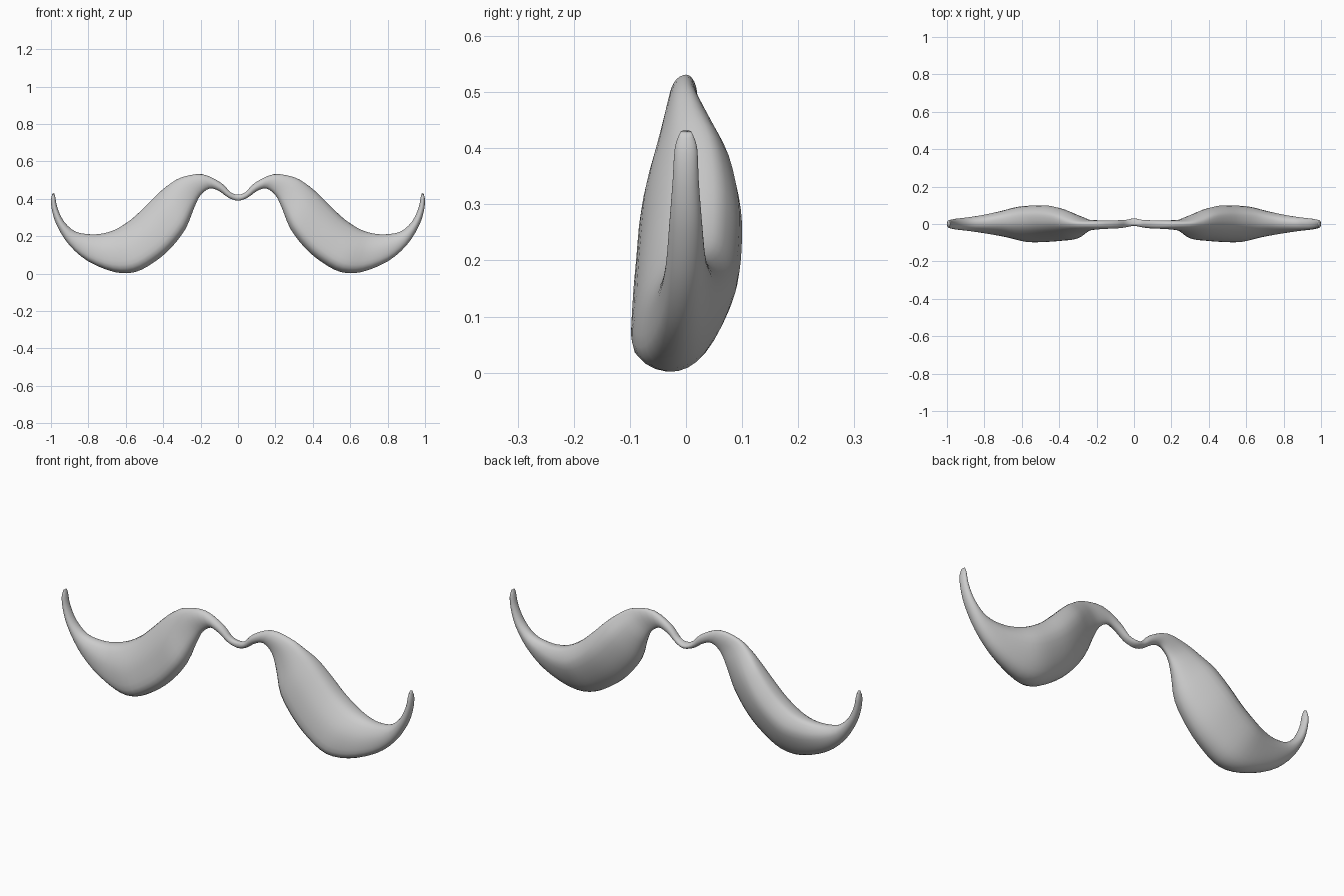
import bpy, bmesh, math
from mathutils import Vector

if "Cube" in bpy.data.objects:
    bpy.data.objects.remove(bpy.data.objects["Cube"])

# Stations of one half: top x, top z, bottom x, bottom z, back y, front y, bulge blend
HALF = [
    (0.00, .422, 0.00, .390, .030, -.010, 0),
    (0.04, .435, 0.05, .405, .022, -.018, 0),
    (0.09, .485, 0.10, .440, .020, -.024, 0),
    (0.19, .531, 0.15, .455, .020, -.027, 0),
    (0.30, .515, .200, .420, .024, -.036, .2),
    (0.37, .475, .235, .350, .050, -.053, .6),
    (0.43, .425, .280, .240, .080, -.078, 1),
    (0.50, .355, .360, .135, .098, -.088, 1),
    (0.57, .290, .450, .060, .099, -.094, 1),
    (0.65, .238, .550, .008, .092, -.094, 1),
    (0.72, .215, .660, .008, .072, -.072, .9),
    (0.79, .210, .800, .065, .052, -.052, .6),
    (0.87, .225, .900, .150, .037, -.038, .3),
    (0.93, .278, .965, .250, .029, -.030, 0),
    (.965, .350, .993, .330, .023, -.024, 0),
    (.977, .410, 1.00, .390, .020, -.020, 0),
    (.984, .432, .993, .425, .010, -.010, 0),
]
# Bulged section: position from top edge to bottom edge, depth (+ back, - front)
BULGE = [(0, .35), (.06, .72), (.3, 1), (.65, .72), (.92, .22),
         (1, -.4), (.88, -.97), (.6, -.97), (.3, -.72), (.05, -.2)]


def spline(a, b, c, d, t):
    return (2 * b + (c - a) * t + (2 * a - 5 * b + 4 * c - d) * t * t
            + (3 * b - a - 3 * c + d) * t ** 3) * 0.5


def ring(station):
    tx, tz, bx, bz, back, front, w = station
    pts = []
    for i, (bt, bv) in enumerate(BULGE):
        a = 2 * math.pi * i / len(BULGE)
        t = (1 - math.cos(a)) / 2 * (1 - w) + bt * w
        v = math.sin(a) * (1 - w) + bv * w
        y = v * back if v > 0 else -v * front
        pts.append(Vector((tx + (bx - tx) * t, y, tz + (bz - tz) * t)))
    n = len(pts)
    return [spline(pts[i - 1], pts[i], pts[(i + 1) % n], pts[(i + 2) % n], k / 3)
            for i in range(n) for k in range(3)]


# Both halves as one run of sections, tip to tip
left = [(-s[0], s[1], -s[2]) + s[3:] for s in reversed(HALF[1:])]
rings = [ring(s) for s in left + HALF]
last = len(rings) - 1
sections = []
for i in range(last):
    quad = [rings[max(0, i - 1)], rings[i], rings[i + 1], rings[min(last, i + 2)]]
    for k in range(3):
        sections.append([spline(*p, k / 3) for p in zip(*quad)])
sections.append(rings[-1])

# Skin the sections and close the tips
bm = bmesh.new()
loops = [[bm.verts.new(p) for p in s] for s in sections]
n = len(loops[0])
for a, b in zip(loops, loops[1:]):
    for j in range(n):
        k = (j + 1) % n
        bm.faces.new((a[j], a[k], b[k], b[j]))
bm.faces.new(loops[0])
bm.faces.new(loops[-1])
bmesh.ops.recalc_face_normals(bm, faces=bm.faces)
for f in bm.faces:
    f.smooth = True
mesh = bpy.data.meshes.new("moustache")
bm.to_mesh(mesh)
bm.free()
obj = bpy.data.objects.new("moustache", mesh)
bpy.context.collection.objects.link(obj)
